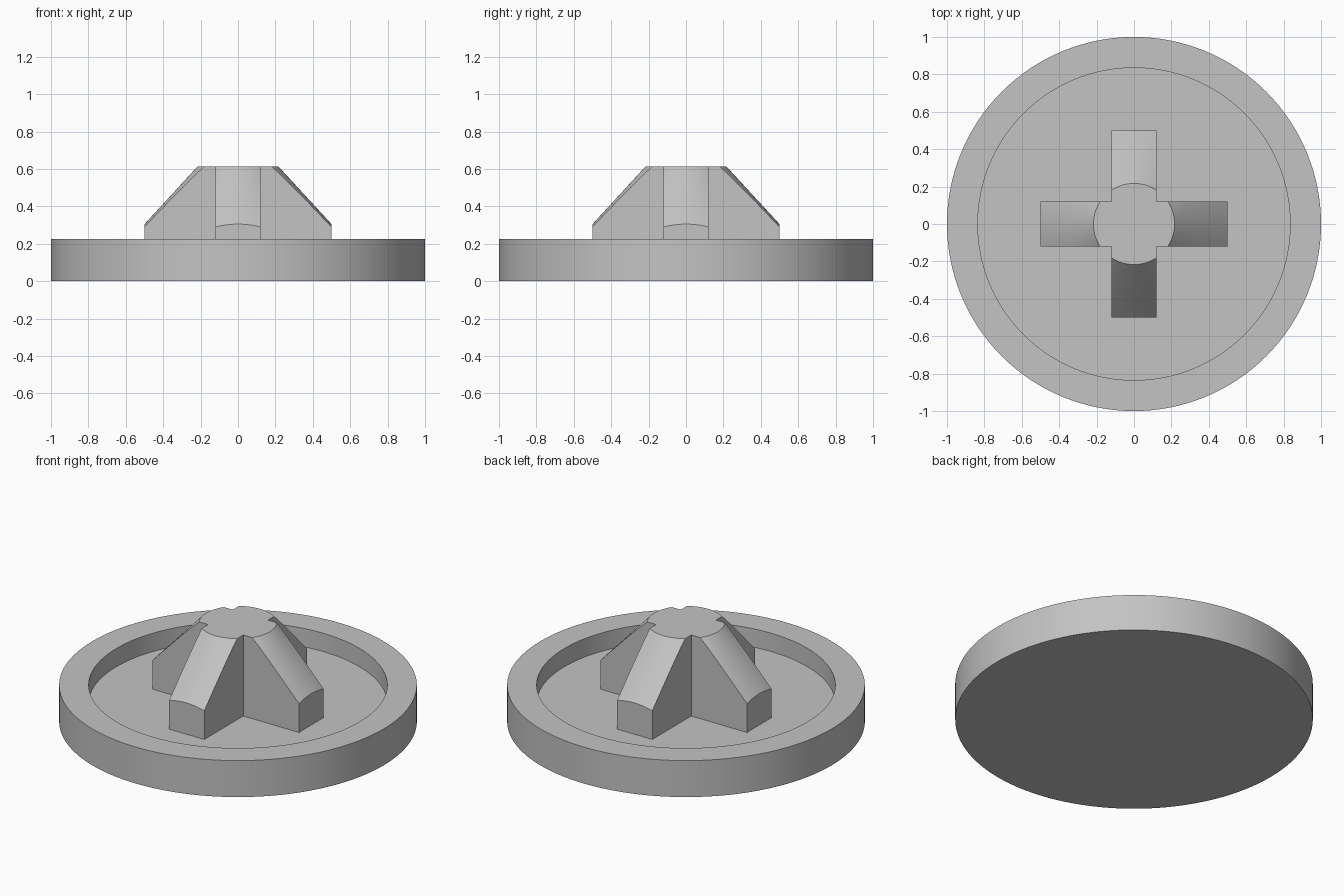
import bpy
import bmesh
import math

RADIUS, RECESS_RADIUS = 1.0, 0.835
RIM_Z, FLOOR_Z = 0.225, 0.112
RIB_HALF, RIB_REACH = 0.12, 0.5
TOP_RADIUS, TOP_Z = 0.217, 0.612
SLOPE = (TOP_Z - 0.305) / (RIB_REACH - TOP_RADIUS)
SEGMENTS = 128

cube = bpy.data.objects.get("Cube")
if cube:
    bpy.data.objects.remove(cube, do_unlink=True)

grey = bpy.data.materials.new("plain_grey")
grey.use_nodes = True
grey.diffuse_color = (0.55, 0.55, 0.55, 1)
grey.node_tree.nodes["Principled BSDF"].inputs["Base Color"].default_value = grey.diffuse_color


def make_object(name, bm):
    bmesh.ops.recalc_face_normals(bm, faces=bm.faces)
    mesh = bpy.data.meshes.new(name)
    bm.to_mesh(mesh)
    bm.free()
    mesh.materials.append(grey)
    obj = bpy.data.objects.new(name, mesh)
    bpy.context.collection.objects.link(obj)
    return obj


def select_only(obj):
    bpy.ops.object.select_all(action="DESELECT")
    obj.select_set(True)
    bpy.context.view_layer.objects.active = obj


def lathe(name, profile):
    """Solid of revolution; the first and last rings are capped."""
    bm = bmesh.new()
    angles = [2 * math.pi * i / SEGMENTS for i in range(SEGMENTS)]
    rings = [[bm.verts.new((r * math.cos(a), r * math.sin(a), z)) for a in angles]
             for r, z in profile]
    for low, high in zip(rings, rings[1:]):
        for i in range(SEGMENTS):
            j = (i + 1) % SEGMENTS
            bm.faces.new((low[i], low[j], high[j], high[i]))
    bm.faces.new(rings[0])
    bm.faces.new(rings[-1])
    return make_object(name, bm)


# Round dish with a raised rim
dish = lathe("dish", [(RADIUS, 0), (RADIUS, RIM_Z),
                      (RECESS_RADIUS, RIM_Z), (RECESS_RADIUS, FLOOR_Z)])

# Truncated cone that gives the ribs their sloping tops
base_z = FLOOR_Z - 0.01
hub = lathe("ribbed_hub", [(TOP_RADIUS + (TOP_Z - base_z) / SLOPE, base_z),
                           (TOP_RADIUS, TOP_Z)])

# Cross-shaped prism that trims the cone to four ribs
bm = bmesh.new()
outline = []
for k in range(4):
    c, s = round(math.cos(k * math.pi / 2)), round(math.sin(k * math.pi / 2))
    for x, y in ((RIB_REACH, -RIB_HALF), (RIB_REACH, RIB_HALF), (RIB_HALF, RIB_HALF)):
        outline.append(bm.verts.new((c * x - s * y, s * x + c * y, 0.05)))
face = bm.faces.new(outline)
extruded = bmesh.ops.extrude_face_region(bm, geom=[face])
top_verts = [v for v in extruded["geom"] if isinstance(v, bmesh.types.BMVert)]
bmesh.ops.translate(bm, verts=top_verts, vec=(0, 0, 0.7))
cross = make_object("cross_cutter", bm)
cross.hide_render = True

trim = hub.modifiers.new("cross_trim", "BOOLEAN")
trim.operation = "INTERSECT"
trim.solver = "EXACT"
trim.object = cross
select_only(hub)
bpy.ops.object.modifier_apply(modifier=trim.name)
bpy.data.objects.remove(cross, do_unlink=True)

# Smooth curved walls with crisp edges
for obj in (dish, hub):
    select_only(obj)
    bpy.ops.object.shade_smooth_by_angle(angle=math.radians(25))
